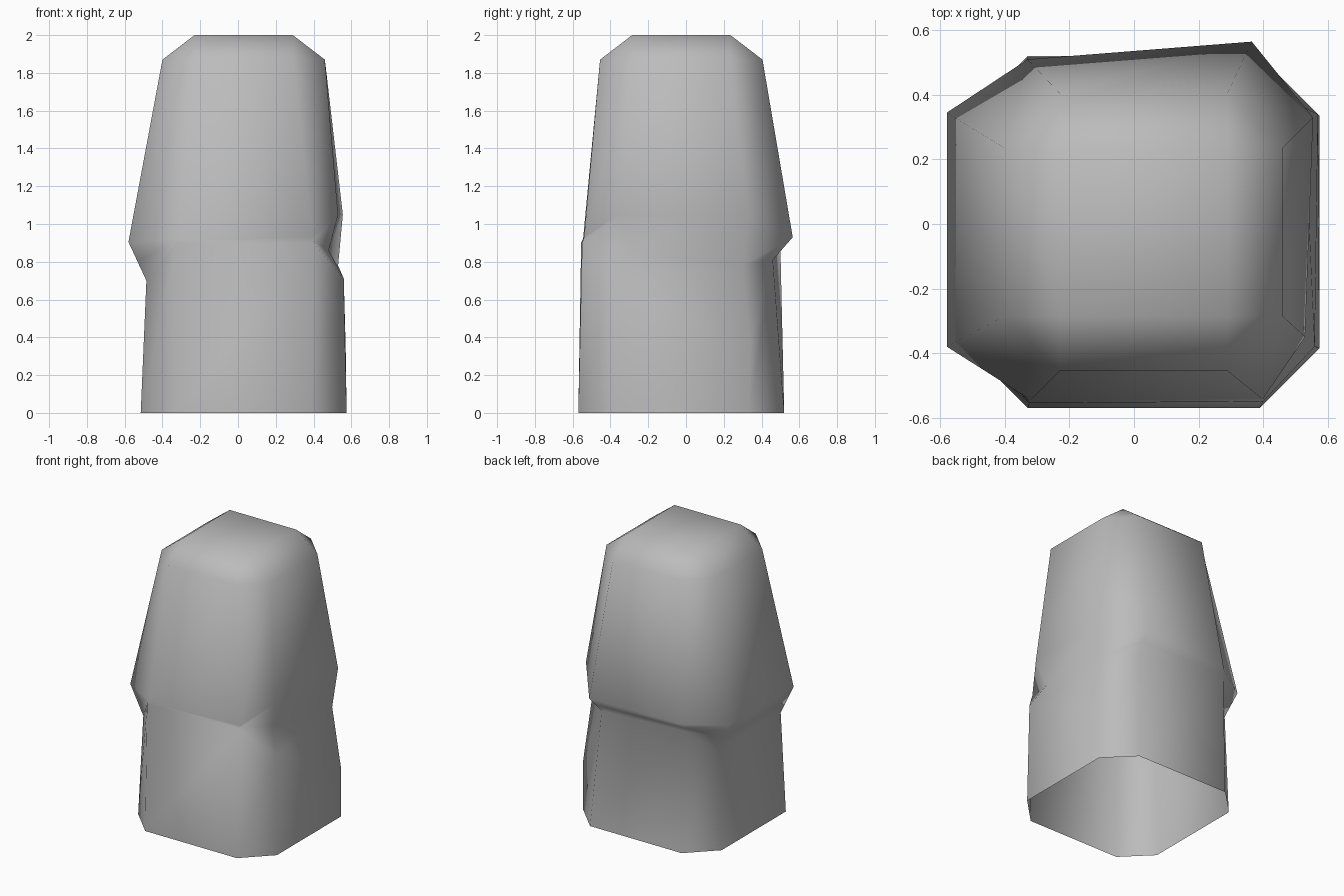
import bpy
import bmesh
from mathutils import Vector

if "Cube" in bpy.data.objects:
    bpy.data.objects.remove(bpy.data.objects["Cube"], do_unlink=True)

CENTRE = Vector((0.03, -0.025, 0))


def make_material(name, colour):
    material = bpy.data.materials.new(name)
    material.use_nodes = True
    material.diffuse_color = colour
    shader = material.node_tree.nodes["Principled BSDF"]
    shader.inputs["Base Color"].default_value = colour
    shader.inputs["Roughness"].default_value = 0.8
    return material


def octagon(half, cut, height):
    """Square ring with cut corners, anticlockwise from the front edge."""
    inner = half - cut
    outline = [(-inner, -half), (inner, -half), (half, -inner), (half, inner),
               (inner, half), (-inner, half), (-half, inner), (-half, -inner)]
    return [CENTRE + Vector((x, y, height)) for x, y in outline]


def ring(front, right, back, left):
    """Irregular ring given as two corner points on each side."""
    return [Vector(point) for side in (front, right, back, left) for point in side]


# Foot of the pillar, open underneath
foot = octagon(0.545, 0.185, 0)

# Worn rim of the lower block
lower_rim = ring(
    front=[(-0.325, -0.555, 0.9), (0.4, -0.55, 0.9)],
    right=[(0.56, -0.38, 0.71), (0.57, 0.34, 0.35)],
    back=[(0.34, 0.46, 0.81), (-0.33, 0.5, 0.86)],
    left=[(-0.485, 0.33, 0.7), (-0.485, -0.37, 0.7)],
)

# Overhanging lower edge of the upper block
upper_rim = ring(
    front=[(-0.32, -0.545, 0.92), (0.395, -0.54, 0.93)],
    right=[(0.53, -0.35, 1.05), (0.555, 0.33, 1.05)],
    back=[(0.365, 0.565, 0.93), (-0.33, 0.51, 0.91)],
    left=[(-0.58, 0.345, 0.905), (-0.58, -0.38, 0.905)],
)

# Notch between the blocks, deepest at the front right corner
notch = [low.lerp(high, 0.5) for low, high in zip(lower_rim, upper_rim)]
notch[2] = Vector((0.48, -0.3, 0.86))
notch[3] = Vector((0.53, 0.3, 0.78))

# Shoulder and the square flat top
shoulder = octagon(0.43, 0.17, 1.87)
crown = octagon(0.26, 0, 2)

# Skin the rings into one shell
bm = bmesh.new()
levels = [[bm.verts.new(point) for point in level]
          for level in (foot, lower_rim, notch, upper_rim, shoulder, crown)]
for low, high in zip(levels, levels[1:]):
    for i in range(len(low)):
        j = (i + 1) % len(low)
        bm.faces.new((low[i], low[j], high[j], high[i]))
bm.faces.new(levels[-1])
bmesh.ops.remove_doubles(bm, verts=bm.verts[:], dist=0.001)
for face in bm.faces:
    face.smooth = True

mesh = bpy.data.meshes.new("stone_pillar")
bm.to_mesh(mesh)
bm.free()
mesh.materials.append(make_material("stone grey", (0.5, 0.5, 0.5, 1)))
pillar = bpy.data.objects.new("stone_pillar", mesh)
bpy.context.scene.collection.objects.link(pillar)
